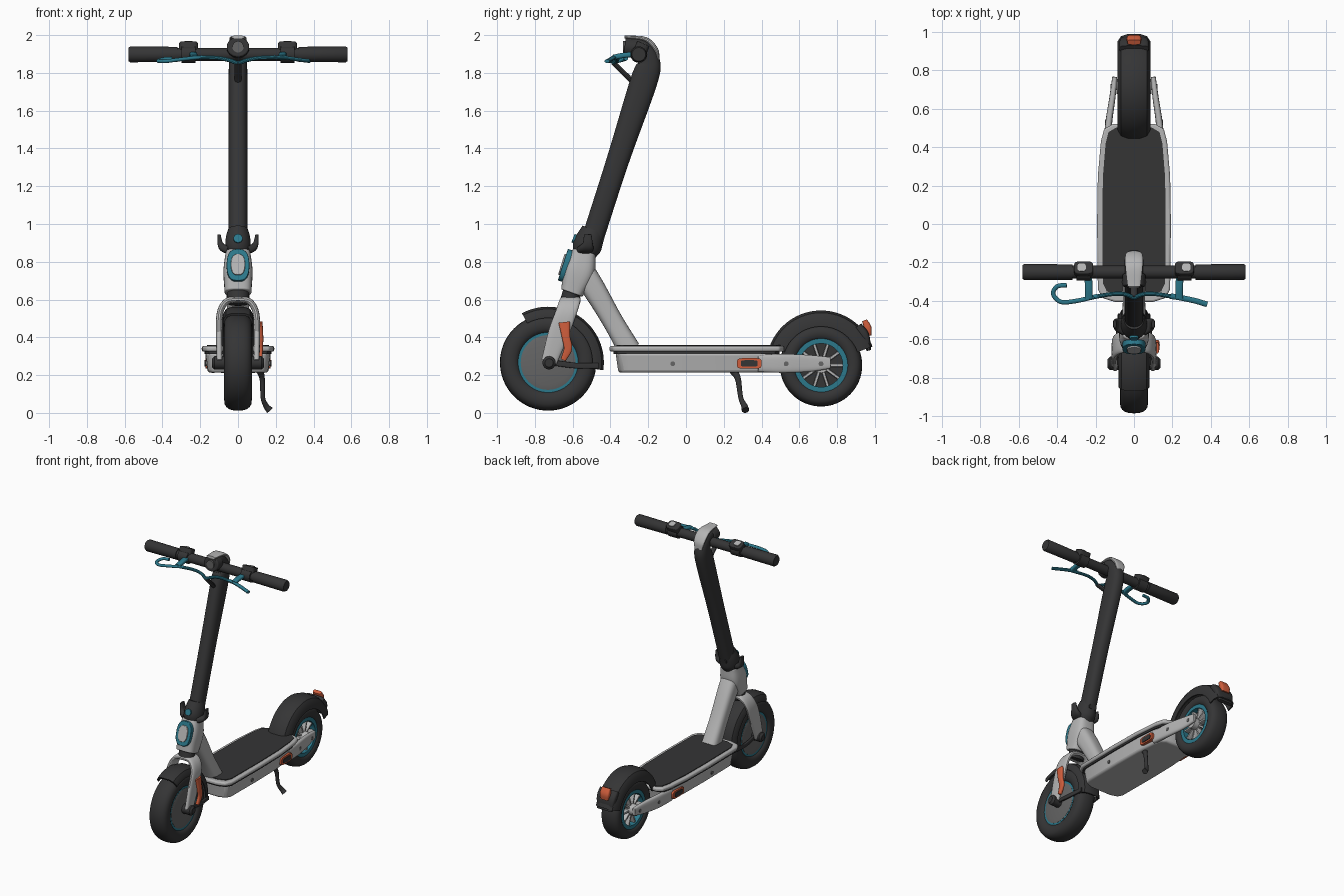
import bpy, bmesh, math
from mathutils import Vector

if "Cube" in bpy.data.objects:
    bpy.data.objects.remove(bpy.data.objects["Cube"])


def material(name, rgb):
    m = bpy.data.materials.new(name)
    m.use_nodes = True
    m.diffuse_color = (*rgb, 1)
    b = next(n for n in m.node_tree.nodes if n.type == 'BSDF_PRINCIPLED')
    b.inputs["Base Color"].default_value = (*rgb, 1)
    return m


BLACK = material("charcoal", (0.035, 0.035, 0.036))
GREY = material("light grey", (0.46, 0.46, 0.46))
DARK = material("hub grey", (0.13, 0.13, 0.13))
TEAL = material("teal", (0.025, 0.19, 0.26))
ORANGE = material("orange", (0.62, 0.11, 0.045))
parts = []


def finish(name, bm, mat, bevel=0):
    bmesh.ops.remove_doubles(bm, verts=bm.verts, dist=0.0001)
    bmesh.ops.recalc_face_normals(bm, faces=bm.faces)
    me = bpy.data.meshes.new(name)
    bm.to_mesh(me)
    bm.free()
    me.materials.append(mat)
    ob = bpy.data.objects.new(name, me)
    bpy.context.collection.objects.link(ob)
    if bevel:
        mod = ob.modifiers.new("Bevel", 'BEVEL')
        mod.width, mod.segments, mod.limit_method = bevel, 3, 'ANGLE'
    parts.append(ob)
    return ob


def skin(bm, rings, loop=False, caps=True):
    """Bridge closed rings of points with quads."""
    vs = [[bm.verts.new(p) for p in r] for r in rings]
    n = len(vs[0])
    for i in range(len(vs) if loop else len(vs) - 1):
        a, b = vs[i], vs[(i + 1) % len(vs)]
        for k in range(n):
            bm.faces.new((a[k], a[(k + 1) % n], b[(k + 1) % n], b[k]))
    if caps and not loop:
        bm.faces.new(vs[0])
        bm.faces.new(vs[-1])


def smooth_path(pts, steps=6):
    """Catmull-Rom resampling of a list of vectors."""
    if len(pts) < 3:
        return pts
    p = [pts[0] * 2 - pts[1]] + pts + [pts[-1] * 2 - pts[-2]]
    out = []
    for i in range(1, len(p) - 2):
        a, b, c, d = p[i - 1:i + 3]
        for k in range(steps):
            t = k / steps
            out.append((b * 2 + (c - a) * t + (a * 2 - b * 5 + c * 4 - d) * t * t
                        + (b * 3 - a - c * 3 + d) * t ** 3) / 2)
    return out + [pts[-1]]


def sweep(name, pts, r, mat, power=2, ref=(1, 0, 0), sides=20, bevel=0):
    """Sweep a superellipse; r is one (side, normal) radius pair or one per point."""
    if not isinstance(r, list):
        r = [r] * len(pts)
    path = smooth_path([Vector(p) for p in pts])
    rad = smooth_path([Vector(q) for q in r])
    rings = []
    for i, c in enumerate(path):
        t = (path[min(i + 1, len(path) - 1)] - path[max(i - 1, 0)]).normalized()
        s = Vector(ref)
        s = (s - t * s.dot(t)).normalized()
        n = t.cross(s)
        ring = []
        for k in range(sides):
            a = math.tau * (k + 0.5) / sides
            u, v = [math.copysign(abs(q) ** (2 / power), q) for q in (math.cos(a), math.sin(a))]
            ring.append(c + s * u * rad[i].x + n * v * rad[i].y)
        rings.append(ring)
    bm = bmesh.new()
    skin(bm, rings)
    return finish(name, bm, mat, bevel)


def lathe(name, profile, y, z, mat, start=0, end=360, steps=48):
    """Turn a closed (x, radius) profile around an axis parallel to x."""
    full = end - start == 360
    rings = []
    for i in range(steps if full else steps + 1):
        a = math.radians(start + (end - start) * i / steps)
        rings.append([(x, y + r * math.cos(a), z + r * math.sin(a)) for x, r in profile])
    bm = bmesh.new()
    skin(bm, rings, loop=full)
    return finish(name, bm, mat)


def band(x0, x1, r0, r1):
    return [(x0, r0), (x1, r0), (x1, r1), (x0, r1)]


def prism(name, half, z0, z1, mat, bevel=0, base=1):
    """Mirror a half outline over x = 0 and raise it; base narrows the bottom."""
    outline = half + [(-x, y) for x, y in reversed(half)]
    bm = bmesh.new()
    skin(bm, [[(x * base, y * (1 + base) / 2, z0) for x, y in outline],
              [(x, y, z1) for x, y in outline]])
    return finish(name, bm, mat, bevel)


def tyre(name, y, z, radius, inner):
    mid, h = (radius + inner) / 2, (radius - inner) / 2
    prof = []
    for k in range(20):
        a = math.tau * k / 20
        c, s = [math.copysign(abs(q) ** 0.8, q) for q in (math.cos(a), math.sin(a))]
        prof.append((0.073 * c, mid + h * s))
    return lathe(name, prof, y, z, BLACK, steps=64)


def mudguard(name, y, z, w, ri, ro, start, end):
    outer = [(w, ri), (w, ro - 0.04), (w * 0.8, ro - 0.012), (w * 0.4, ro)]
    inner = [(x * 0.9, max(r - 0.012, ri)) for x, r in outer]
    half = outer + [(-x, r) for x, r in reversed(outer)]
    back = [(-x, r) for x, r in inner] + list(reversed(inner))
    return lathe(name, half + back, y, z, BLACK, start, end, 32)


# Front wheel, mudguard and its stays
FY, FZ, RY, RZ = -0.73, 0.267, 0.715, 0.252
tyre("front_tyre", FY, FZ, 0.255, 0.145)
lathe("front_rim_ring", band(-0.055, 0.055, 0.13, 0.165), FY, FZ, TEAL)
lathe("front_hub_disc", [(-0.062, 0), (-0.062, 0.12), (-0.056, 0.145),
                         (0.056, 0.145), (0.062, 0.12), (0.062, 0)], FY, FZ, DARK)
mudguard("front_mudguard", FY, FZ, 0.08, 0.235, 0.295, -8, 118)

# Fork, crown and steering stem base
leg = [(0.098, -0.725, 0.27), (0.1, -0.675, 0.42), (0.095, -0.635, 0.53), (0.06, -0.615, 0.59)]
arch = leg + [(0, -0.612, 0.6)] + [(-x, y, z) for x, y, z in reversed(leg)]
sweep("fork", arch, [(0.042, 0.016)] + [(0.055, 0.017)] * 7 + [(0.042, 0.016)],
      GREY, 3, ref=(0, 1, 0))
sweep("steering_base", [(0, -0.62, 0.58), (0, -0.6, 0.65)], (0.058, 0.05), BLACK)
sweep("fork_reflector", [(0.118, -0.645, 0.48), (0.122, -0.635, 0.4), (0.12, -0.625, 0.34),
                         (0.116, -0.65, 0.28)],
      [(0.03, 0.012), (0.022, 0.012), (0.022, 0.012), (0.014, 0.012)],
      ORANGE, 3, ref=(0, 1, 0))
for s, side in ((1, "left"), (-1, "right")):
    lathe(side + "_axle_cap", [(s * 0.06, 0), (s * 0.06, 0.035), (s * 0.125, 0.035),
                               (s * 0.138, 0.022), (s * 0.138, 0)], -0.725, 0.265, BLACK, steps=24)
    sweep(side + "_mudguard_stay", [(s * 0.08, -0.7, 0.265), (s * 0.086, -0.58, 0.25),
                                    (s * 0.076, -0.465, 0.25)], (0.008, 0.015), BLACK, 4)

# Head tube, badge and down tube
sweep("head_tube", [(0, -0.605, 0.635), (0, -0.565, 0.75), (0, -0.538, 0.855)],
      [(0.07, 0.06), (0.077, 0.082), (0.064, 0.062)], GREY, 3.2, sides=32, bevel=0.006)
for name, rad, y, z, mat in (("badge_ring", (0.06, 0.088), -0.652, 0.785, TEAL),
                             ("badge_face", (0.037, 0.058), -0.66, 0.787, GREY)):
    sweep(name, [(0, -0.58, 0.762), (0, y, z)], rad, mat, 2.6, sides=32, bevel=0.004)
sweep("down_tube", [(0, -0.56, 0.76), (0, -0.49, 0.66), (0, -0.39, 0.49), (0, -0.3, 0.335)],
      [(0.064, 0.07), (0.062, 0.062), (0.058, 0.055), (0.062, 0.06)], GREY, 3, sides=28)

# Folding collar with side latches
sweep("folding_collar", [(0, -0.54, 0.835), (0, -0.525, 0.88), (0, -0.505, 0.93), (0, -0.49, 0.97)],
      [(0.06, 0.06), (0.068, 0.078), (0.064, 0.072), (0.053, 0.062)], BLACK)
sweep("collar_button", [(0, -0.56, 0.91), (0, -0.598, 0.925)], (0.024, 0.024), TEAL)
sweep("collar_lever", [(0, -0.49, 0.93), (0, -0.435, 0.915)], (0.03, 0.016), BLACK, 4)
for s, side in ((1, "left"), (-1, "right")):
    sweep(side + "_latch", [(s * 0.045, -0.54, 0.86), (s * 0.08, -0.525, 0.875),
                            (s * 0.095, -0.52, 0.9), (s * 0.1, -0.52, 0.945)],
          [(0.04, 0.022), (0.036, 0.02), (0.026, 0.014), (0.02, 0.008)], BLACK, 3, ref=(0, 1, 0))

# Column and curved head with cap and headlight
sweep("column", [(0, -0.492, 0.93), (0, -0.36, 1.34), (0, -0.225, 1.75), (0, -0.195, 1.86),
                 (0, -0.24, 1.933), (0, -0.32, 1.938)],
      [(0.05, 0.058), (0.05, 0.06), (0.05, 0.072), (0.048, 0.058), (0.048, 0.05), (0.05, 0.05)],
      BLACK, 2.4, sides=28)
sweep("head_cap", [(0, -0.146, 1.87), (0, -0.16, 1.925), (0, -0.215, 1.978), (0, -0.325, 1.99)],
      [(0.03, 0.006), (0.044, 0.012), (0.046, 0.012), (0.034, 0.008)], GREY, 3)
sweep("headlight_housing", [(0, -0.26, 1.93), (0, -0.325, 1.938)], (0.06, 0.054), BLACK, bevel=0.008)
sweep("headlight_lens", [(0, -0.32, 1.938), (0, -0.333, 1.938)], (0.03, 0.03), DARK)

# Handlebar, grips, controls
BY, BZ = -0.25, 1.898
lathe("handlebar", band(-0.5, 0.5, 0, 0.034), BY, BZ, BLACK, steps=24)
for s, side in ((1, "left"), (-1, "right")):
    lathe(side + "_grip", [(s * x, r) for x, r in
                           ((0.32, 0), (0.32, 0.04), (0.57, 0.042), (0.58, 0.036), (0.58, 0))],
          BY, BZ, BLACK, steps=24)
    lathe(side + "_clamp", band(s * 0.225, s * 0.3, 0, 0.045), BY, BZ, BLACK, steps=24)
    sweep(side + "_control", [(s * 0.262, -0.245, 1.91), (s * 0.262, -0.225, 1.955)],
          (0.05, 0.036), BLACK, 4, bevel=0.006)
    sweep(side + "_control_button", [(s * 0.272, -0.228, 1.95), (s * 0.272, -0.225, 1.959)],
          (0.022, 0.022), GREY, 3)
    sweep(side + "_lever_mount", [(s * 0.24, -0.25, 1.9), (s * 0.235, -0.33, 1.893),
                                  (s * 0.235, -0.385, 1.882)], (0.02, 0.014), TEAL, 3)
    sweep(side + "_brake_cable", [(0, -0.385, 1.85), (s * 0.05, -0.365, 1.868),
                                  (s * 0.12, -0.365, 1.88), (s * 0.235, -0.385, 1.882)],
          (0.011, 0.011), TEAL, ref=(0, 0, 1), sides=10)
sweep("left_brake_lever", [(0.19, -0.375, 1.884), (0.25, -0.385, 1.88), (0.32, -0.4, 1.87),
                           (0.38, -0.418, 1.862)], (0.01, 0.015), TEAL, ref=(0, 0, 1), sides=12)
sweep("right_brake_lever", [(-0.19, -0.375, 1.884), (-0.3, -0.4, 1.872), (-0.38, -0.405, 1.862),
                            (-0.42, -0.365, 1.862), (-0.4, -0.325, 1.872), (-0.35, -0.318, 1.876)],
      (0.01, 0.012), TEAL, ref=(0, 0, 1), sides=12)
sweep("cable_loop", [(0, -0.385, 1.855), (0, -0.34, 1.81), (0, -0.295, 1.765), (0, -0.26, 1.72)],
      (0.018, 0.014), BLACK, sides=12)

# Deck: tray, seam, rim and grip mat
rim = [(0.1, -0.405), (0.165, -0.385), (0.188, -0.34), (0.192, 0.0), (0.188, 0.25),
       (0.172, 0.43), (0.155, 0.495), (0.11, 0.52)]
prism("deck_tray", [(x * 0.91, y * 0.92) for x, y in rim], 0.213, 0.318, GREY, 0.014, 0.92)
prism("deck_seam", [(x * 0.93, y * 0.95) for x, y in rim], 0.312, 0.33, BLACK)
prism("deck_rim", rim, 0.325, 0.354, GREY, 0.01)
prism("grip_mat", [(x * 0.86, y * 0.94 + 0.012) for x, y in rim], 0.352, 0.359, BLACK)

# Rear arms, side reflectors and bolts
for s, side in ((1, "left"), (-1, "right")):
    sweep(side + "_rear_arm", [(s * 0.14, 0.38, 0.262), (s * 0.132, 0.52, 0.262),
                               (s * 0.112, 0.66, 0.262), (s * 0.1, 0.765, 0.265)],
          [(0.02, 0.046), (0.018, 0.05), (0.016, 0.044), (0.013, 0.03)], GREY, 3.5, bevel=0.004)
    for name, out, rad, mat in (("reflector", 0.173, (0.065, 0.028), ORANGE),
                                ("reflector_panel", 0.178, (0.045, 0.017), BLACK)):
        sweep(side + "_" + name, [(s * 0.14, 0.335, 0.262), (s * out, 0.335, 0.262)],
              rad, mat, 5, ref=(0, 1, 0))
    for y, x in ((-0.07, 0.172), (0.53, 0.15), (0.715, 0.122)):
        lathe(side + "_bolt", band(s * (x - 0.03), s * x, 0, 0.013), y, 0.26, DARK, steps=12)

# Rear wheel with spokes
tyre("rear_tyre", RY, RZ, 0.218, 0.125)
lathe("rear_rim_ring", band(-0.062, 0.062, 0.115, 0.145), RY, RZ, TEAL)
lathe("rear_rim_core", band(-0.02, 0.02, 0.02, 0.13), RY, RZ, BLACK)
lathe("rear_hub", band(-0.09, 0.09, 0, 0.04), RY, RZ, GREY, steps=24)
for i in range(10):
    a = math.tau * i / 10
    ends = [(0, RY + q * math.cos(a), RZ + q * math.sin(a)) for q in (0.03, 0.122)]
    sweep(f"spoke_{i}", ends, (0.052, 0.009), GREY, 6, sides=12)

# Rear mudguard, flap and tail light
mudguard("rear_mudguard", RY, RZ, 0.085, 0.205, 0.29, 20, 160)
sweep("mudguard_flap", [(0, 0.91, 0.46), (0, 0.945, 0.41), (0, 0.968, 0.33)],
      [(0.075, 0.022), (0.075, 0.025), (0.06, 0.012)], BLACK, 4)
sweep("tail_light", [(0, 0.945, 0.49), (0, 0.962, 0.45), (0, 0.965, 0.41)],
      [(0.034, 0.014), (0.038, 0.02), (0.032, 0.016)], ORANGE, 4)

# Kickstand
sweep("kickstand", [(0.115, 0.25, 0.225), (0.128, 0.275, 0.18), (0.132, 0.29, 0.08),
                    (0.15, 0.31, 0.035), (0.168, 0.315, 0.014)],
      [(0.02, 0.022), (0.014, 0.016), (0.012, 0.013), (0.015, 0.017), (0.02, 0.02)], BLACK)

bpy.ops.object.select_all(action='DESELECT')
for ob in parts:
    ob.select_set(True)
bpy.context.view_layer.objects.active = parts[0]
bpy.ops.object.shade_smooth_by_angle(angle=math.radians(35))
